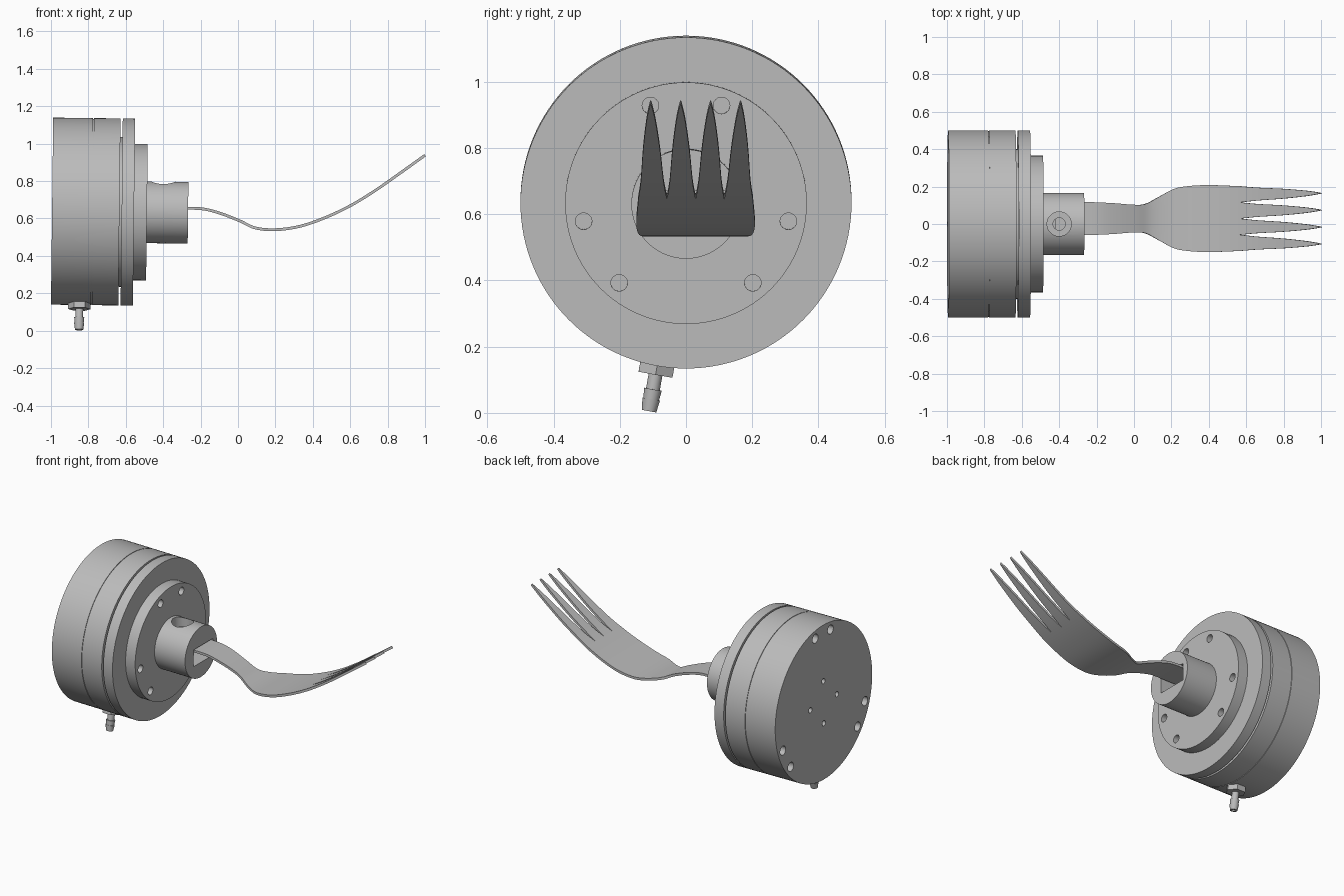
import bpy, bmesh
from math import sin, cos, pi, radians
from mathutils import Matrix, Vector

if "Cube" in bpy.data.objects:
    bpy.data.objects.remove(bpy.data.objects["Cube"], do_unlink=True)

GREY = (0.5, 0.5, 0.5, 1)
metal = bpy.data.materials.new("grey_metal")
metal.diffuse_color = GREY
metal.use_nodes = True
metal.node_tree.nodes["Principled BSDF"].inputs["Base Color"].default_value = GREY

# The drum axis runs along x and leans very slightly forward
PIVOT = Matrix.Translation((-0.8, 0, 0.637)) @ Matrix.Rotation(0.012, 4, 'Y')
ALONG_X = Matrix.Rotation(pi / 2, 4, 'Y')


def axial(x, y=0, z=0):
    """Frame whose z axis points along the drum axis, at a point of the drum."""
    return PIVOT @ Matrix.Translation((x + 0.8, y, z)) @ ALONG_X


def make_object(name, bm):
    bmesh.ops.recalc_face_normals(bm, faces=bm.faces)
    mesh = bpy.data.meshes.new(name)
    bm.to_mesh(mesh)
    bm.free()
    mesh.materials.append(metal)
    obj = bpy.data.objects.new(name, mesh)
    bpy.context.collection.objects.link(obj)
    return obj


def add_turned(bm, profile, frame, sides):
    """Closed turned solid from (height, radius) points."""
    rings = []
    for h, r in profile:
        rings.append([bm.verts.new(frame @ Vector((r * cos(2 * pi * i / sides),
                                                   r * sin(2 * pi * i / sides), h)))
                      for i in range(sides)])
    for a, b in zip(rings, rings[1:]):
        for i in range(sides):
            j = (i + 1) % sides
            bm.faces.new((a[i], a[j], b[j], b[i]))
    bm.faces.new(rings[0])
    bm.faces.new(rings[-1])


def turned(name, profile, frame, sides=96):
    bm = bmesh.new()
    add_turned(bm, profile, frame, sides)
    return make_object(name, bm)


def holes(spots, x0, x1):
    """One cutter made of round pins at (y, z, radius), from x0 to x1."""
    bm = bmesh.new()
    for y, z, r in spots:
        add_turned(bm, [(0, r), (x1 - x0, r)], axial(x0, y, z), 24)
    return make_object("hole_cutter", bm)


def apply(obj, mod):
    bpy.context.view_layer.objects.active = obj
    bpy.ops.object.modifier_apply(modifier=mod.name)


def cut(obj, cutter):
    cutter.hide_render = True
    mod = obj.modifiers.new("cut", 'BOOLEAN')
    mod.operation, mod.solver, mod.object = 'DIFFERENCE', 'EXACT', cutter
    apply(obj, mod)
    bpy.data.objects.remove(cutter, do_unlink=True)


def polar(radius, degrees, hole):
    return radius * cos(radians(degrees)), radius * sin(radians(degrees)), hole


def pairs(radius, spread, hole):
    return [polar(radius, base + s * spread, hole)
            for base in (90, 210, 330) for s in (-1, 1)]


def smooth_value(points, x):
    """Smooth curve through (x, value) points."""
    n = len(points)
    k = max([i for i in range(n - 1) if points[i][0] <= x] or [0])

    def slope(i):
        a, b = points[max(i - 1, 0)], points[min(i + 1, n - 1)]
        return (b[1] - a[1]) / (b[0] - a[0])
    (x0, v0), (x1, v1) = points[k], points[k + 1]
    w = x1 - x0
    t = min((x - x0) / w, 1)
    return ((2*t**3 - 3*t**2 + 1) * v0 + (t**3 - 2*t**2 + t) * w * slope(k)
            + (3*t**2 - 2*t**3) * v1 + (t**3 - t**2) * w * slope(k + 1))


# Drum with a fine seam, mounting holes and centre holes in its back
R, seam = 0.5, 0.216
drum = turned("drum", [(0, R), (seam - 0.002, R), (seam - 0.002, R - 0.004),
                       (seam + 0.002, R - 0.004), (seam + 0.002, R), (0.36, R)],
              axial(-0.994), 128)
back_spots = pairs(0.45, 10, 0.029) + [polar(0.137, a, 0.017) for a in (0, 90, 180, 270)]
cut(drum, holes(back_spots, -1.05, -0.92))

# Recessed neck, rotating flange and mounting plate
turned("neck", [(0, 0.4), (0.02, 0.4)], axial(-0.638))
turned("flange", [(0, R), (0.066, R)], axial(-0.622), 128)
plate = turned("mounting_plate", [(0, 0.365), (0.071, 0.365)], axial(-0.558))
cut(plate, holes(pairs(0.314, 20, 0.025), -0.53, -0.45))

# Hub with a slot for the handle and a stepped screw hole on top
hub = turned("hub", [(0, 0.165), (0.222, 0.165)], axial(-0.489))
bm = bmesh.new()
bmesh.ops.create_cube(bm, size=1, matrix=Matrix.Translation((-0.32, 0.025, 0.617))
                      @ Matrix.Diagonal((0.26, 0.2, 0.11, 1)))
cut(hub, make_object("slot_cutter", bm))
cut(hub, turned("screw_cutter", [(0, 0.033), (0.1, 0.033), (0.1, 0.065), (0.25, 0.065)],
                Matrix.Translation((-0.4, 0, 0.63)), 40))

# Hose nozzle: hex base and barbed tube with a bore
down = (PIVOT @ Matrix.Rotation(radians(-10), 4, 'X')
        @ Matrix.Translation((-0.042, 0, 0)) @ Matrix.Rotation(pi, 4, 'X'))
turned("nozzle_hex", [(0.47, 0.06), (0.53, 0.06)], down, 6)
nozzle = turned("nozzle_tube", [(0.5, 0.021), (0.575, 0.021), (0.575, 0.027), (0.605, 0.024),
                                (0.605, 0.027), (0.642, 0.022)], down, 32)
cut(nozzle, turned("bore_cutter", [(0.56, 0.012), (0.7, 0.012)], down, 20))

# Fork: side curve, half width of the body, and half width of one tine
CURVE = [(-0.42, 0.657), (-0.267, 0.655), (-0.18, 0.65), (-0.09, 0.626), (0.01, 0.587),
         (0.09, 0.55), (0.2, 0.54), (0.33, 0.558), (0.465, 0.604), (0.6, 0.668),
         (0.73, 0.747), (0.866, 0.842), (1.0, 0.938)]
BODY = [(-0.42, 0.09), (-0.267, 0.089), (-0.12, 0.083), (0.0, 0.074), (0.06, 0.078),
        (0.136, 0.118), (0.217, 0.16), (0.297, 0.174), (0.4, 0.179), (0.57, 0.173)]
TINE = [(0.57, 0.04325), (0.6, 0.04), (0.66, 0.0345), (0.8, 0.026), (0.92, 0.0145),
        (0.98, 0.0055), (1.0, 0.001)]
MIDDLE, ROOT = 0.029, 0.57


def edges(i, x):
    """Both side positions of strip i at x: joined in the body, apart in the tines."""
    if x <= ROOT:
        w = smooth_value(BODY, x) / 2
        return MIDDLE + (i - 2) * w, MIDDLE + (i - 1) * w
    spacing = 0.0865 + 0.004 * (x - ROOT) / (1 - ROOT)
    centre, w = MIDDLE + (i - 1.5) * spacing, smooth_value(TINE, x)
    return centre - w, centre + w


stations = [-0.42 + (ROOT + 0.42) * k / 50 for k in range(50)]
stations += [ROOT + (1 - ROOT) * k / 32 for k in range(33)]
bm = bmesh.new()
for i in range(4):
    rows = [[bm.verts.new((x, y, smooth_value(CURVE, x))) for y in edges(i, x)]
            for x in stations]
    for a, b in zip(rows, rows[1:]):
        bm.faces.new((a[0], b[0], b[1], a[1]))
bmesh.ops.remove_doubles(bm, verts=bm.verts, dist=0.0006)
fork = make_object("fork", bm)
solid = fork.modifiers.new("thickness", 'SOLIDIFY')
solid.thickness, solid.offset = 0.015, 0
apply(fork, solid)

# Smooth the round surfaces and keep the edges crisp
for obj in bpy.context.collection.objects:
    obj.select_set(obj.type == 'MESH')
bpy.ops.object.shade_smooth_by_angle(angle=radians(30))
